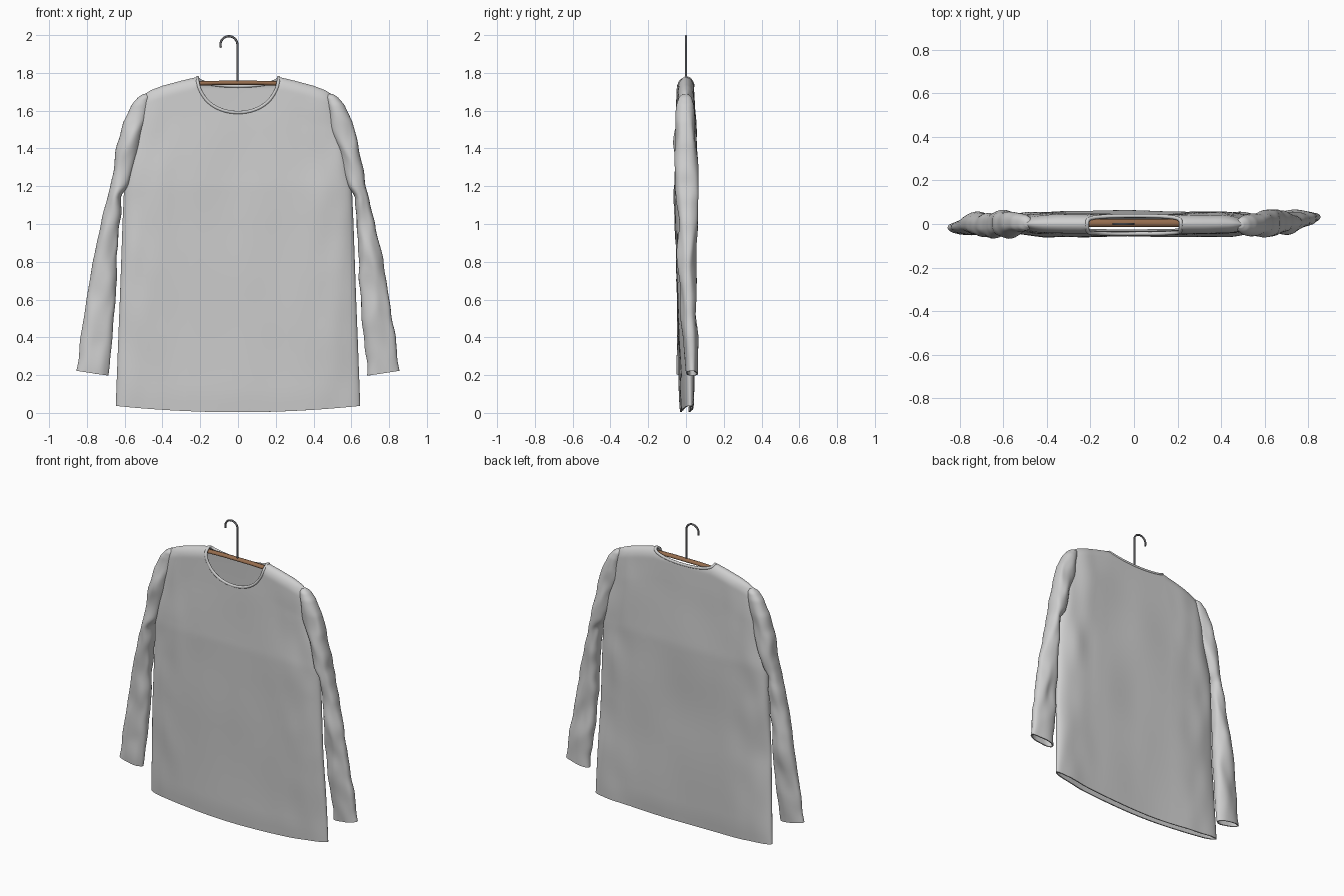
import bpy, math
from mathutils import Vector, noise

if "Cube" in bpy.data.objects:
    bpy.data.objects.remove(bpy.data.objects["Cube"])


def material(name, rgb):
    m = bpy.data.materials.new(name)
    m.diffuse_color = (*rgb, 1)
    m.use_nodes = True
    m.node_tree.nodes["Principled BSDF"].inputs["Base Color"].default_value = m.diffuse_color
    return m


cloth = material("light_grey_cloth", (0.62, 0.62, 0.62))
wood = material("brown_wood", (0.30, 0.15, 0.075))
steel = material("dark_steel", (0.13, 0.13, 0.14))


def lerp(table, z):
    """Interpolate rows (z, a, b, ...) sorted by rising z."""
    if z <= table[0][0]:
        return table[0][1:]
    for p, q in zip(table, table[1:]):
        if z <= q[0]:
            f = (z - p[0]) / (q[0] - p[0])
            return [a + (b - a) * f for a, b in zip(p[1:], q[1:])]
    return table[-1][1:]


def wob(x, y, z):
    return noise.noise(Vector((x, y, z)))


def finish(ob, mat, angle=50):
    bpy.ops.object.select_all(action='DESELECT')
    ob.select_set(True)
    bpy.context.view_layer.objects.active = ob
    bpy.ops.object.convert(target='MESH')
    bpy.ops.object.shade_smooth_by_angle(angle=math.radians(angle))
    ob.data.materials.clear()
    ob.data.materials.append(mat)


def cloth_object(name, verts, faces):
    me = bpy.data.meshes.new(name)
    me.from_pydata(verts, [], faces)
    ob = bpy.data.objects.new(name, me)
    bpy.context.collection.objects.link(ob)
    weld = ob.modifiers.new("weld", 'WELD')
    weld.merge_threshold = 0.0003
    solid = ob.modifiers.new("solid", 'SOLIDIFY')
    solid.thickness = 0.007
    solid.offset = 0
    finish(ob, cloth)
    return ob


def tube(name, pts, r, mat, closed=False, yscale=1):
    cu = bpy.data.curves.new(name, 'CURVE')
    cu.dimensions = '3D'
    cu.bevel_depth = r
    cu.bevel_resolution = 3
    cu.use_fill_caps = True
    sp = cu.splines.new('POLY')
    sp.points.add(len(pts) - 1)
    for p, co in zip(sp.points, pts):
        p.co = (co[0], co[1] / yscale, co[2], 1)
    sp.use_cyclic_u = closed
    ob = bpy.data.objects.new(name, cu)
    bpy.context.collection.objects.link(ob)
    finish(ob, mat)
    for v in ob.data.vertices:
        v.co.y *= yscale


# Shirt outline: half width and half depth by height, shoulder height by x
WIDTH = [(0, .645), (.4, .63), (.6, .622), (1.0, .608), (1.18, .60),
         (1.5, .545), (1.68, .50)]
DEPTH = [(0, .022), (.1, .03), (.4, .037), (.8, .046), (1.2, .056),
         (1.6, .043), (1.78, .036)]
SHOULDER = [(.215, 1.775), (.30, 1.755), (.40, 1.728), (.46, 1.705), (.50, 1.68)]
NECK = .43


def neckline(u, front):
    k = math.sqrt(max(0, 1 - (u / NECK) ** 2))
    return 1.775 - (.185 if front else .045) * k


def body_point(u, z, side):
    x = u * lerp(WIDTH, z)[0]
    d = lerp(SHOULDER, abs(u) * .5)[0] - z
    h = lerp(DEPTH, z)[0]
    h *= math.sqrt(max(0, 1 - (1 - min(max(d, 0) / .06, 1)) ** 2))
    h *= math.sqrt(max(0, 1 - abs(u) ** 8))
    low = max(0, 1 - z / .6)
    c = .03 * low * u * u - .006 * low + .006 * wob(x * 4, 3, z * 2) * min(1, d * 5)
    fold = max(0, abs(u) - .5) * 2
    h *= 1 + .10 * wob(x * 3, side * 5, z * 2) + .3 * fold * wob(x * 9, side * 7, z * 4)
    return (x, c + side * h, z)


# Shirt body: front and back panels welded at sides and shoulders
neck_cols = [NECK * math.sin(math.pi / 2 * i / 14) for i in range(15)]
edge_cols = [NECK + (1 - NECK) * math.sin(math.pi / 2 * i / 16) for i in range(1, 17)]
half = neck_cols + edge_cols
cols = [-u for u in reversed(half[1:])] + half
ROWS = 70
verts, faces = [], []
for side in (-1, 1):
    base = len(verts)
    for u in cols:
        top = lerp(SHOULDER, abs(u) * .5)[0]
        if abs(u) < NECK:
            top = neckline(u, side < 0)
        hem = .004 + .033 * u * u
        for j in range(ROWS + 1):
            z = hem + (top - hem) * (1 - (1 - j / ROWS) ** 1.9)
            verts.append(body_point(u, z, side))
    n = ROWS + 1
    for i in range(len(cols) - 1):
        for j in range(ROWS):
            a = base + i * n + j
            f = (a, a + n, a + n + 1, a + 1)
            faces.append(f if side < 0 else f[::-1])
cloth_object("shirt_body", verts, faces)

# Collar band round the neck opening
ring = [-u for u in reversed(neck_cols[1:])] + neck_cols
front = [body_point(u, neckline(u, True), -1) for u in ring]
back = [body_point(u, neckline(u, False), 1) for u in ring[-2:0:-1]]
tube("collar_band", front + back, .009, cloth, closed=True)

# Sleeves: height, inner x, outer x, half depth
SLEEVE = [(.2, .69, .852, .026), (.4, .67, .828, .034), (.63, .65, .792, .04),
          (.8, .645, .765, .044), (1.0, .632, .722, .05), (1.15, .62, .685, .053),
          (1.2, .585, .672, .055), (1.42, .52, .635, .052), (1.54, .49, .602, .047),
          (1.63, .475, .56, .04), (1.67, .47, .525, .03), (1.685, .475, .50, .012)]
SEG, RINGS = 32, 90
for s, name in ((1, "right_sleeve"), (-1, "left_sleeve")):
    verts, faces = [], []
    for j in range(RINGS + 1):
        z = .21 + (1.685 - .21) * (1 - (1 - j / RINGS) ** 1.4)
        xi, xo, h = lerp(SLEEVE, z)
        low = max(0, 1 - z / 1.3)
        yc = (.032 if s > 0 else -.014) * low + .005 * s * math.sin(z * 7)
        for k in range(SEG):
            a = 2 * math.pi * k / SEG
            ca, sa = math.cos(a), math.sin(a)
            x = (xi + xo) / 2 + (xo - xi) / 2 * ca
            y = h * math.copysign(abs(sa) ** .8, sa)
            # diagonal creases fading towards the shoulder cap
            amp = min(1, (1.69 - z) * 5)
            y *= 1 + amp * .45 * wob(x * 9 + s * 4, sa, z * 6 + x * 5)
            x += amp * .010 * wob(ca + s * 3, 2, z * 9)
            tilt = .18 * (x - (xi + xo) / 2) * low
            verts.append((s * x, yc + y, z + tilt))
    for j in range(RINGS):
        for k in range(SEG):
            a, b = j * SEG + k, j * SEG + (k + 1) % SEG
            f = (a, b, b + SEG, a + SEG)
            faces.append(f if s > 0 else f[::-1])
    cap = tuple(range(RINGS * SEG, (RINGS + 1) * SEG))
    faces.append(cap if s > 0 else cap[::-1])
    cloth_object(name, verts, faces)

# Wooden hanger bar, sloping under the shoulders
bar = [(.46, 1.655), (.38, 1.70), (.30, 1.73), (.21, 1.744), (.1, 1.747)]
path = [(-x, .004, z) for x, z in bar] + [(x, .004, z) for x, z in reversed(bar)]
tube("hanger_bar", path, .012, wood, yscale=1.5)

# Wire hook
R = .045
hook = [(-.003, 0, 1.745), (-.003, 0, 1.90)]
for i in range(21):
    a = math.radians(200 * i / 20)
    hook.append((-.003 - R + R * math.cos(a), 0, 1.949 + R * math.sin(a)))
tube("hanger_hook", hook, .006, steel)
